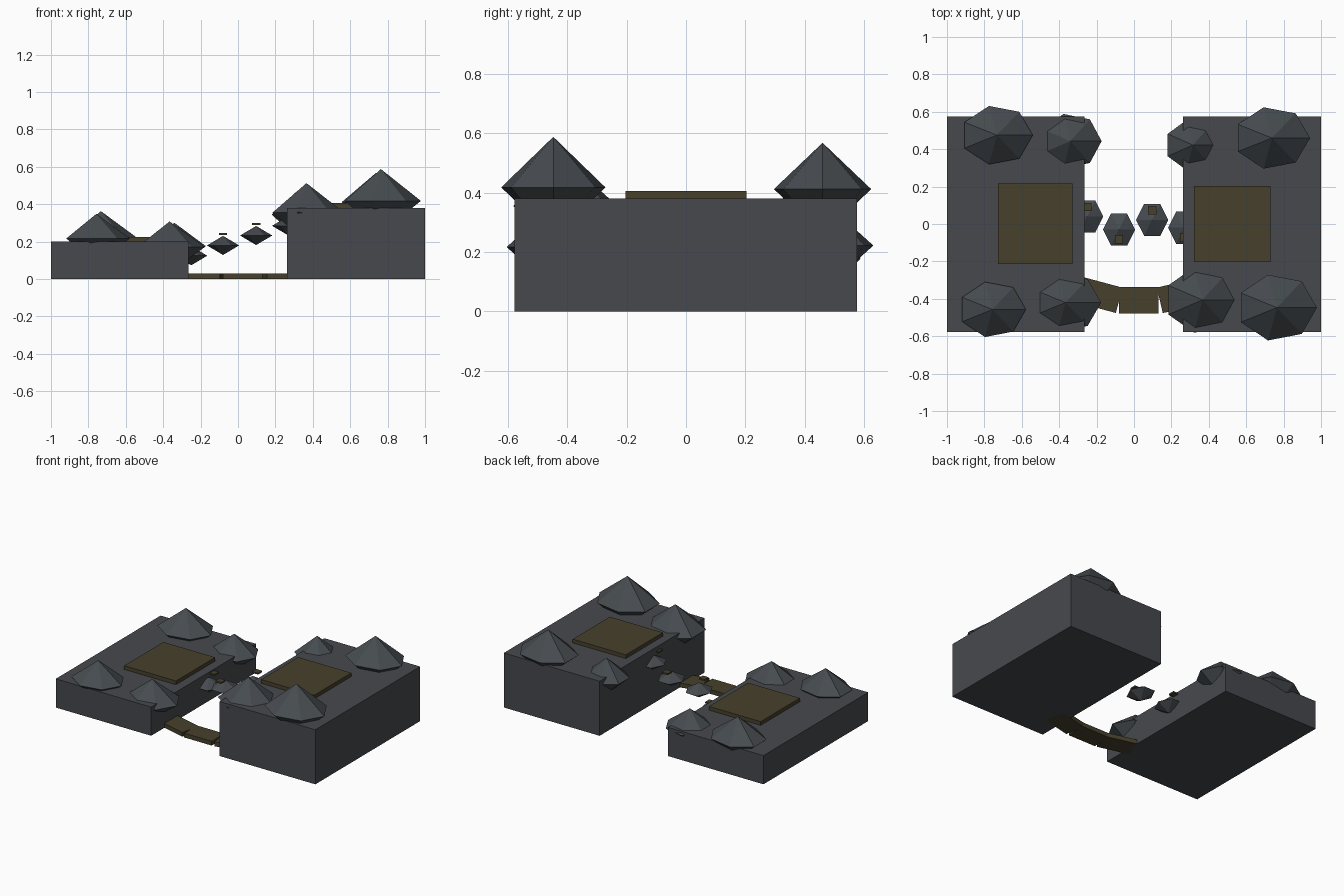
import bpy, math

if "Cube" in bpy.data.objects:
    bpy.data.objects.remove(bpy.data.objects["Cube"])


def material(name, rgb):
    m = bpy.data.materials.new(name)
    m.diffuse_color = (*rgb, 1)
    m.use_nodes = True
    m.node_tree.nodes["Principled BSDF"].inputs["Base Color"].default_value = m.diffuse_color
    return m


SLATE = material("slate", (0.062, 0.066, 0.075))
ROCK = material("rock grey", (0.062, 0.072, 0.080))
GOLD = material("dull gold", (0.061, 0.051, 0.025))


def mesh_object(name, verts, faces, mat):
    me = bpy.data.meshes.new(name)
    me.from_pydata(verts, [], faces)
    me.materials.append(mat)
    ob = bpy.data.objects.new(name, me)
    bpy.context.collection.objects.link(ob)
    return ob


def box(name, centre, size, mat, turn=0):
    verts = [(x * size[0] / 2, y * size[1] / 2, z * size[2] / 2)
             for x in (-1, 1) for y in (-1, 1) for z in (-1, 1)]
    faces = [(0, 1, 3, 2), (4, 6, 7, 5), (0, 4, 5, 1),
             (2, 3, 7, 6), (0, 2, 6, 4), (1, 5, 7, 3)]
    ob = mesh_object(name, verts, faces, mat)
    ob.location = centre
    ob.rotation_euler.z = math.radians(turn)
    return ob


def span(name, x, y, z, mat):
    return box(name, [(a + b) / 2 for a, b in (x, y, z)],
               [b - a for a, b in (x, y, z)], mat)


def bipyramid(name, centre, radii, sides):
    # faceted double cone with its first corner on +x
    verts = [(radii[0] * math.cos(math.tau * i / sides),
              radii[1] * math.sin(math.tau * i / sides), 0) for i in range(sides)]
    verts += [(0, 0, radii[2]), (0, 0, -radii[2])]
    faces = []
    for i in range(sides):
        j = (i + 1) % sides
        faces += [(i, j, sides), (j, i, sides + 1)]
    ob = mesh_object(name, verts, faces, ROCK)
    ob.location = centre
    return ob


# two ground blocks of different height, each with a raised pad
span("low_block", (-1, -0.265), (-0.577, 0.576), (0, 0.20), SLATE)
span("high_block", (0.262, 1), (-0.577, 0.576), (0, 0.38), SLATE)
span("low_pad", (-0.727, -0.328), (-0.214, 0.217), (0.19, 0.226), GOLD)
span("high_pad", (0.321, 0.73), (-0.204, 0.204), (0.37, 0.406), GOLD)

# seven-sided boulders: centre x, y, ring height, radii
boulders = [
    (-0.733, 0.475, 0.222, 0.192, 0.160, 0.141),
    (-0.757, -0.457, 0.217, 0.179, 0.151, 0.132),
    (-0.366, -0.420, 0.172, 0.190, 0.160, 0.136),
    (-0.340, 0.443, 0.177, 0.167, 0.149, 0.124),
    (0.738, 0.460, 0.412, 0.203, 0.168, 0.156),
    (0.764, -0.447, 0.418, 0.214, 0.180, 0.170),
    (0.366, -0.406, 0.355, 0.202, 0.180, 0.158),
    (0.315, 0.422, 0.345, 0.150, 0.138, 0.125),
]
for x, y, z, rx, ry, rz in boulders:
    bipyramid("boulder", (x, y, z), (rx, ry, rz), 7)

# floating six-sided stepping stones, each with a small marker plate
stones = [(-0.25, 0.04, 0.125), (-0.08, -0.03, 0.18),
          (0.097, 0.022, 0.233), (0.268, -0.02, 0.285)]
for i, (x, y, z) in enumerate(stones):
    bipyramid("stepping_stone", (x, y, z), (0.086, 0.099, 0.051), 6)
    side = 1 if i % 2 == 0 else -1
    box("stone_marker", (x, y + side * 0.051, z + 0.061), (0.045, 0.045, 0.01), GOLD)

# low curved path across the gap, three slabs
path_y, path_z = -0.408, 0.015
box("path_middle", (0.026, path_y, path_z), (0.212, 0.14, 0.03), GOLD)
for x, turn in ((-0.079, -15), (0.138, 13)):
    a = math.radians(turn)
    s = -1 if x < 0 else 1
    box("path_side", (x + s * 0.11 * math.cos(a), path_y + s * 0.11 * math.sin(a), path_z),
        (0.22, 0.14, 0.03), GOLD, turn)
